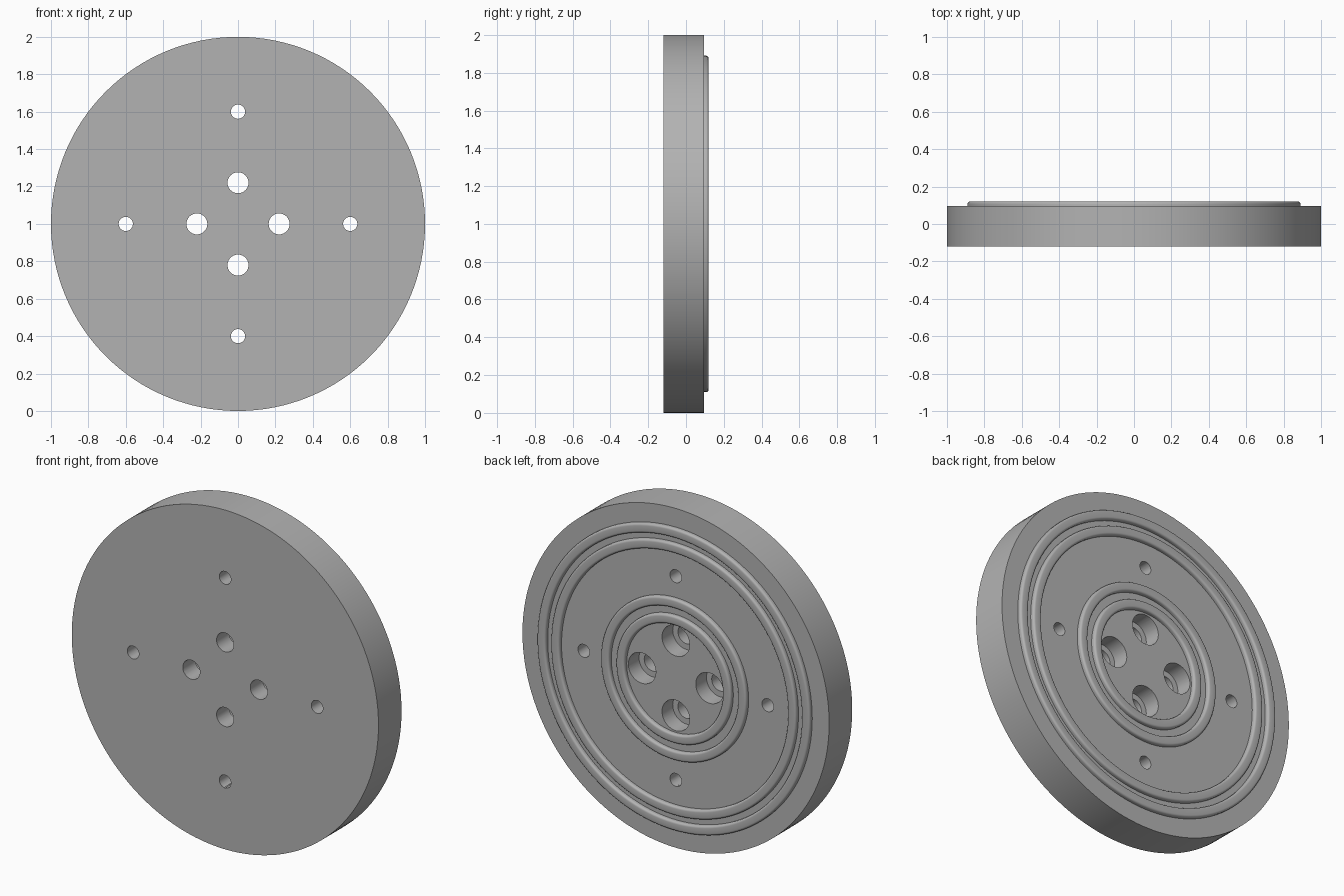
import bpy, bmesh, math
from mathutils import Matrix, Vector

cube = bpy.data.objects.get("Cube")
if cube:
    bpy.data.objects.remove(cube, do_unlink=True)

FRONT, BACK, RIDGE_TOP = -0.12, 0.095, 0.12
SEGMENTS = 128

grey = bpy.data.materials.new("machined grey")
grey.use_nodes = True
colour = (0.45, 0.45, 0.45, 1)
grey.diffuse_color = colour
grey.node_tree.nodes["Principled BSDF"].inputs["Base Color"].default_value = colour


def ridge(outer, inner, fillet=0.013, steps=4):
    """Profile of a raised ring with rounded shoulders, from outside inwards."""
    points = [(outer, BACK)]
    for centre, start in ((outer - fillet, 0), (inner + fillet, 90)):
        for i in range(steps + 1):
            a = math.radians(start + 90 * i / steps)
            points.append((centre + fillet * math.cos(a),
                           RIDGE_TOP - fillet + fillet * math.sin(a)))
    return points + [(inner, BACK)]


def lathe(name, profile):
    """Spin a (radius, y) profile round the y axis at z = 1."""
    bm = bmesh.new()
    verts = [bm.verts.new((r, y, 1)) for r, y in profile]
    edges = [bm.edges.new(pair) for pair in zip(verts, verts[1:])]
    bmesh.ops.spin(bm, geom=verts + edges, cent=(0, 0, 1), axis=(0, 1, 0),
                   angle=math.tau, steps=SEGMENTS, use_duplicate=False)
    bmesh.ops.remove_doubles(bm, verts=bm.verts, dist=1e-5)
    bmesh.ops.recalc_face_normals(bm, faces=bm.faces)
    mesh = bpy.data.meshes.new(name)
    bm.to_mesh(mesh)
    bm.free()
    obj = bpy.data.objects.new(name, mesh)
    bpy.context.collection.objects.link(obj)
    return obj


def drill(target, distance, radius, y0, y1):
    """Cut four round holes, a quarter turn apart, between y0 and y1."""
    bm = bmesh.new()
    for i in range(4):
        a = i * math.pi / 2
        place = Matrix.Translation(Vector((distance * math.cos(a), (y0 + y1) / 2,
                                           1 + distance * math.sin(a))))
        bmesh.ops.create_cone(bm, cap_ends=True, segments=40, radius1=radius,
                              radius2=radius, depth=y1 - y0,
                              matrix=place @ Matrix.Rotation(math.pi / 2, 4, 'X'))
    mesh = bpy.data.meshes.new("hole_cutter")
    bm.to_mesh(mesh)
    bm.free()
    cutter = bpy.data.objects.new("hole_cutter", mesh)
    cutter.hide_render = True
    bpy.context.collection.objects.link(cutter)
    mod = target.modifiers.new("holes", 'BOOLEAN')
    mod.operation, mod.solver, mod.object = 'DIFFERENCE', 'EXACT', cutter
    bpy.context.view_layer.objects.active = target
    bpy.ops.object.modifier_apply(modifier=mod.name)
    bpy.data.objects.remove(cutter, do_unlink=True)


# Flange body: flat front, two pairs of raised sealing rings on the back
profile = [(0, FRONT), (1, FRONT), (1, BACK)]
for outer, inner in ((0.89, 0.835), (0.80, 0.745), (0.475, 0.42), (0.375, 0.32)):
    profile += ridge(outer, inner)
profile.append((0, BACK))
flange = lathe("flange_disc", profile)
flange.data.materials.append(grey)

# Outer through holes, inner through holes, and their counterbores at the back
drill(flange, 0.60, 0.038, -0.3, 0.3)
drill(flange, 0.22, 0.056, -0.3, 0.3)
drill(flange, 0.22, 0.09, BACK - 0.1, 0.3)

bpy.ops.object.select_all(action='DESELECT')
flange.select_set(True)
bpy.context.view_layer.objects.active = flange
bpy.ops.object.shade_smooth_by_angle(angle=math.radians(35))
